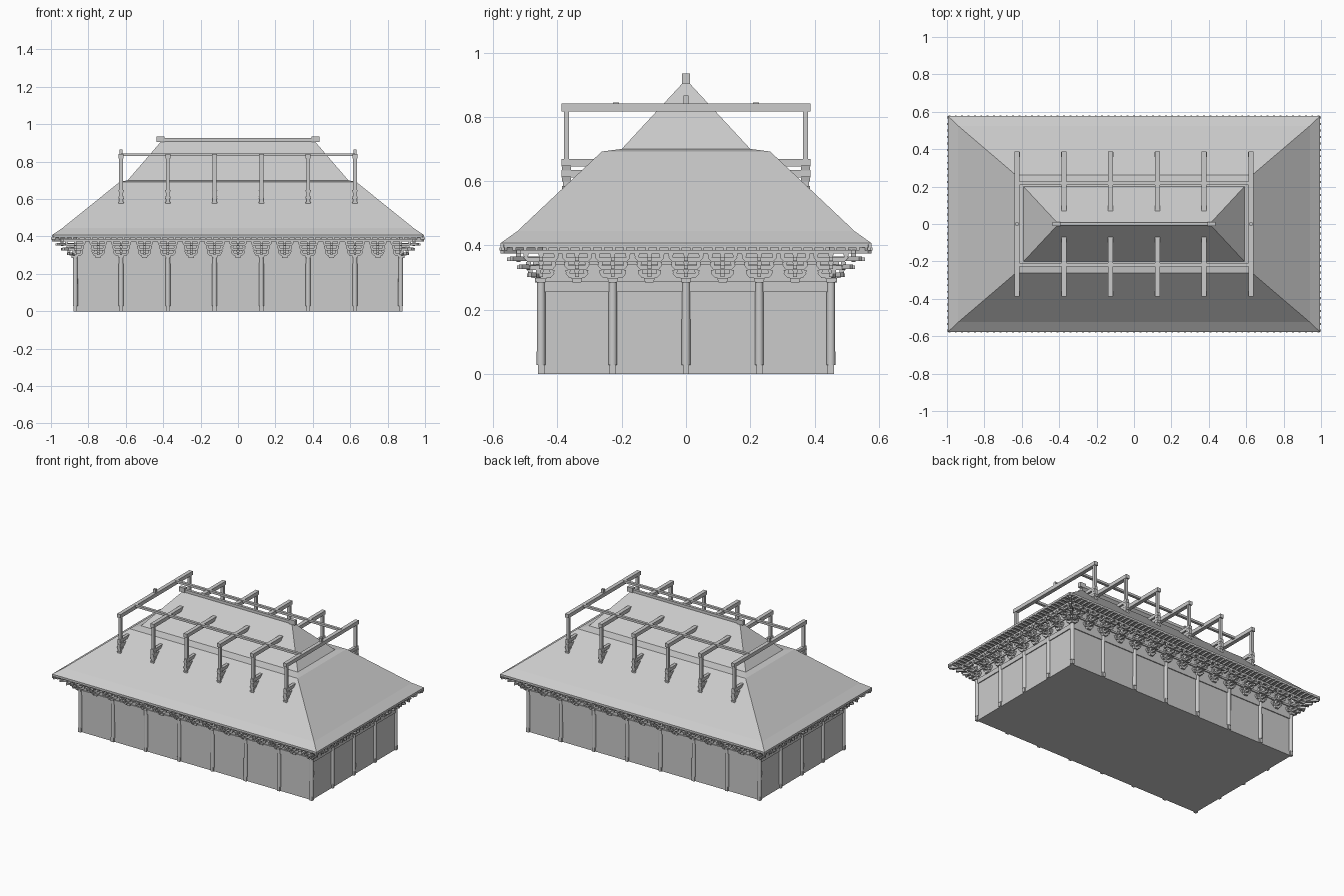
import bpy, bmesh, math
from mathutils import Matrix

if "Cube" in bpy.data.objects:
    bpy.data.objects.remove(bpy.data.objects["Cube"])

COL_X = [-0.87, -0.625, -0.375, -0.125, 0.125, 0.375, 0.625, 0.87]
COL_Y = [-0.451, -0.228, 0, 0.228, 0.451]
HX, HY = 0.87, 0.451        # column lines
EX, EY = 0.995, 0.577       # eave edges


def finish(bm, name, smooth=False):
    bmesh.ops.recalc_face_normals(bm, faces=bm.faces)
    me = bpy.data.meshes.new(name)
    bm.to_mesh(me)
    bm.free()
    ob = bpy.data.objects.new(name, me)
    bpy.context.collection.objects.link(ob)
    if smooth:
        bpy.context.view_layer.objects.active = ob
        ob.select_set(True)
        bpy.ops.object.shade_smooth_by_angle(angle=math.radians(40))
        ob.select_set(False)
    return ob


def box(bm, x0, x1, y0, y1, z0, z1, m=Matrix(), taper=0.0):
    """Box between limits; taper pulls the bottom ends in along x."""
    def ring(z, t):
        return [bm.verts.new(m @ Matrix.Translation(p).to_translation()) for p in
                ((x0 + t, y0, z), (x1 - t, y0, z), (x1 - t, y1, z), (x0 + t, y1, z))]
    a, b = ring(z0, taper), ring(z1, 0)
    bm.faces.new(a)
    bm.faces.new(b)
    for i in range(4):
        j = (i + 1) % 4
        bm.faces.new((a[i], a[j], b[j], b[i]))


def rings(bm, levels):
    """Stack of rectangles (half x, half y, z) joined into a closed shell."""
    prev = None
    for hx, hy, z in levels:
        cur = [bm.verts.new((sx * hx, sy * hy, z))
               for sx, sy in ((-1, -1), (1, -1), (1, 1), (-1, 1))]
        if prev:
            for i in range(4):
                j = (i + 1) % 4
                bm.faces.new((prev[i], prev[j], cur[j], cur[i]))
        else:
            bm.faces.new(cur)
        prev = cur
    bm.faces.new(prev)
    bmesh.ops.remove_doubles(bm, verts=bm.verts, dist=1e-5)


# Side frames: local x runs along the wall, local -y points outward
def side(k, u=0.0):
    d = HY if k % 2 == 0 else HX
    return Matrix.Rotation(k * math.pi / 2, 4, 'Z') @ Matrix.Translation((u, -d, 0))


# Walls and lintels
bm = bmesh.new()
box(bm, -HX, HX, -HY, HY, 0, 0.41)
finish(bm, "hall_walls")
bm = bmesh.new()
for k in range(4):
    L = HX if k % 2 == 0 else HY
    box(bm, -L, L, -0.006, 0, 0.255, 0.287, side(k))
finish(bm, "lintels")

# Columns with plain footings
bm, base = bmesh.new(), bmesh.new()
spots = [(x, y) for x in COL_X for y in (-HY, HY)]
spots += [(x, y) for x in (-HX, HX) for y in COL_Y[1:-1]]
for x, y in spots:
    bmesh.ops.create_cone(bm, cap_ends=True, segments=16, radius1=0.0135, radius2=0.013,
                          depth=0.26, matrix=Matrix.Translation((x, y, 0.158)))
    box(base, x - 0.010, x + 0.010, y - 0.010, y + 0.010, 0, 0.03)
finish(bm, "columns", True)
finish(base, "column_footings")

# Roof with lower slope, narrow shelf and upper hipped part
bm = bmesh.new()
rings(bm, [(0.85, 0.43, 0.412), (EX, EY, 0.393), (EX, EY, 0.407), (0.94, 0.525, 0.444),
           (0.632, 0.262, 0.692), (0.59, 0.2, 0.70), (0.405, 0.001, 0.915)])
finish(bm, "roof")

# Ridge bar and end ornaments
bm = bmesh.new()
box(bm, -0.41, 0.41, -0.009, 0.009, 0.895, 0.925)
for s in (-1, 1):
    m = Matrix.Translation((s * 0.415, 0, 0))
    box(bm, -0.021, 0.021, -0.012, 0.012, 0.904, 0.935, m)
finish(bm, "ridge")

# Hip strips and corner rafters
bm = bmesh.new()
for sx in (-1, 1):
    for sy in (-1, 1):
        m = Matrix.Translation((sx * 0.93, sy * 0.512, 0)) @ \
            Matrix.Rotation(sx * sy * math.pi / 4, 4, 'Z')
        box(bm, -0.085, 0.085, -0.008, 0.008, 0.374, 0.402, m)
finish(bm, "corner_rafters")

# Small rafters under the eaves
bm = bmesh.new()
for k in range(4):
    half, reach, wall = (EX, EY - HY, HX) if k % 2 == 0 else (EY, EX - HX, HY)
    n = int(2 * half / 0.034)
    for i in range(n + 1):
        u = -half + 0.008 + (2 * half - 0.016) * i / n
        start = max(0.0, min(abs(u) - wall, reach - 0.02))
        box(bm, u - 0.005, u + 0.005, -reach - 0.004, -start, 0.384, 0.394, side(k))
finish(bm, "eave_rafters")

# Eave purlins carried by the brackets
bm = bmesh.new()
for k in range(4):
    L = HX if k % 2 == 0 else HY
    for v, z in ((0.07, 0.374), (0.0, 0.340)):
        box(bm, -L - v - 0.025, L + v + 0.025, -v - 0.007, -v + 0.007, z, z + 0.012, side(k))
finish(bm, "eave_purlins")


# Stepped bracket sets on columns and between them
def bracket(bm, m, w=1.0):
    box(bm, -0.017, 0.017, -0.019, 0.01, 0.284, 0.299, m, 0.004)
    for n, half in enumerate((0.042, 0.047, 0.055)):
        v, z, h = 0.008 + 0.031 * n, 0.299 + 0.025 * n, half * w
        box(bm, -h, h, -v - 0.006, -v + 0.006, z, z + 0.013, m, 0.012)
        box(bm, -0.006, 0.006, -v - 0.036, 0, z + 0.002, z + 0.014, m)
        for u in (-h + 0.008, 0, h - 0.008):
            box(bm, u - 0.008, u + 0.008, -v - 0.008, -v + 0.008, z + 0.013, z + 0.025, m, 0.002)


bm = bmesh.new()
for k in range(4):
    cols = COL_X if k % 2 == 0 else COL_Y
    for c in cols:
        bracket(bm, side(k, c))
    for a, b in zip(cols, cols[1:]):
        bracket(bm, side(k, (a + b) / 2), 0.85)
for sx in (-1, 1):
    for sy in (-1, 1):
        m = Matrix.Translation((sx * HX, sy * HY, 0)) @ \
            Matrix.Rotation(math.atan2(sy, sx), 4, 'Z')
        for n in range(3):
            z = 0.301 + 0.025 * n
            box(bm, 0, 0.05 + 0.04 * n, -0.007, 0.007, z, z + 0.014, m)
finish(bm, "eave_brackets")

# Roof trusses that pass out through the slopes
bm, br = bmesh.new(), bmesh.new()
for x in COL_X[1:-1]:
    box(bm, x - 0.013, x + 0.013, -0.388, 0.388, 0.816, 0.841)
    for s in (0, 1):
        m = Matrix.Translation((x, 0, 0)) @ Matrix.Rotation(s * math.pi, 4, 'Z')
        box(bm, -0.010, 0.010, -0.380, -0.364, 0.55, 0.82, m)
        # stacked bracket arms and bearing blocks
        for z0, z1, y in ((0.646, 0.668, 0.388), (0.611, 0.635, 0.388), (0.582, 0.600, 0.382)):
            box(br, -0.010, 0.010, -y, -0.24, z0, z1, m)
            box(br, -0.015, 0.015, -0.386, -0.358, z0 - 0.013, z0 + 0.003, m, 0.004)
for x in (-0.625, 0.625):
    box(bm, x - 0.008, x + 0.008, -0.008, 0.008, 0.84, 0.866)
finish(bm, "truss_beams_and_posts")
finish(br, "truss_brackets")

# Long purlins over the truss beams
bm = bmesh.new()
for y in (-0.218, 0.218):
    box(bm, -0.625, 0.625, y - 0.009, y + 0.009, 0.829, 0.844)
finish(bm, "truss_purlins")
